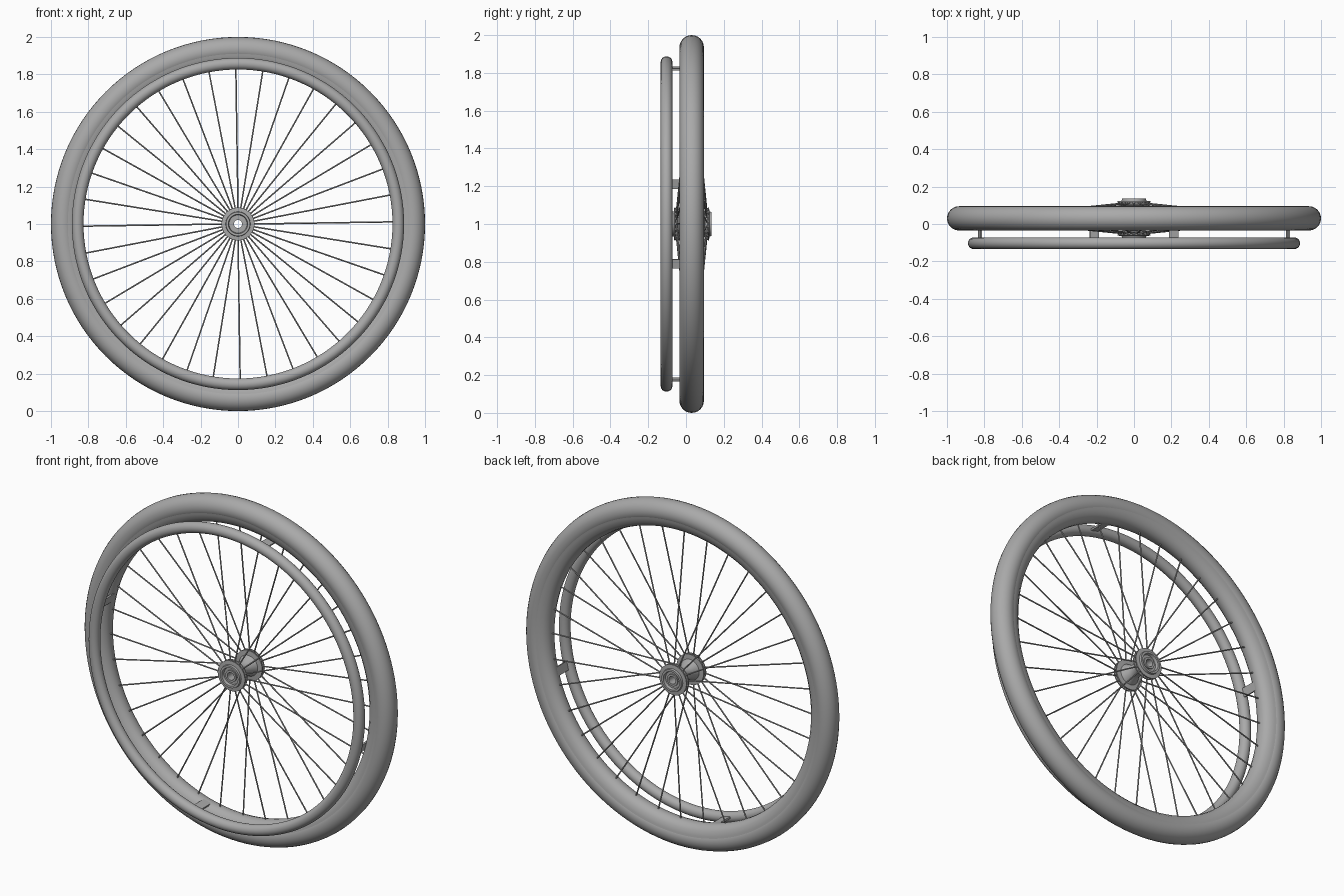
import bpy, bmesh, math
from mathutils import Vector, Matrix

cube = bpy.data.objects.get("Cube")
if cube:
    bpy.data.objects.remove(cube)

grey = bpy.data.materials.new("satin_grey")
grey.use_nodes = True
colour = (0.4, 0.4, 0.4, 1)
grey.diffuse_color = colour
grey.node_tree.nodes["Principled BSDF"].inputs["Base Color"].default_value = colour

AXLE_Z = 1.0
MID_Y = 0.03      # middle plane of the tyre and hub


def finish(name, bm, angle=35):
    bmesh.ops.recalc_face_normals(bm, faces=bm.faces)
    mesh = bpy.data.meshes.new(name)
    bm.to_mesh(mesh)
    bm.free()
    mesh.materials.append(grey)
    obj = bpy.data.objects.new(name, mesh)
    bpy.context.collection.objects.link(obj)
    obj.location.z = AXLE_Z
    bpy.ops.object.select_all(action='DESELECT')
    obj.select_set(True)
    bpy.context.view_layer.objects.active = obj
    bpy.ops.object.shade_smooth_by_angle(angle=math.radians(angle))
    return obj


def lathe(name, profile, steps=128):
    """Spin a closed (radius, y) profile around the axle."""
    bm = bmesh.new()
    verts = [bm.verts.new((r, y, 0)) for r, y in profile]
    edges = [bm.edges.new((v, verts[i - 1])) for i, v in enumerate(verts)]
    bmesh.ops.spin(bm, geom=verts + edges, axis=(0, 1, 0), cent=(0, 0, 0),
                   angle=math.tau, steps=steps, use_merge=True)
    bmesh.ops.remove_doubles(bm, verts=bm.verts, dist=1e-5)
    return finish(name, bm)


def circle(radius, y, tube, n=24):
    return [(radius + tube * math.cos(math.tau * i / n),
             y + tube * math.sin(math.tau * i / n)) for i in range(n)]


def mirrored(half):
    """Complete a (radius, offset) half profile across the middle plane."""
    return ([(r, MID_Y + d) for r, d in half] +
            [(r, MID_Y - d) for r, d in reversed(half)])


def rod(bm, a, b, radius, sides=8):
    d = b - a
    m = Matrix.Translation((a + b) / 2) @ d.to_track_quat('Z', 'Y').to_matrix().to_4x4()
    bmesh.ops.create_cone(bm, cap_ends=True, segments=sides, radius1=radius,
                          radius2=radius, depth=d.length, matrix=m)


def polar(radius, degrees, y):
    a = math.radians(degrees)
    return Vector((radius * math.cos(a), y, radius * math.sin(a)))


# Tyre, rim and push ring
lathe("tyre", circle(0.935, MID_Y, 0.065))
lathe("rim", mirrored([(0.94, 0.064), (0.9, 0.058), (0.872, 0.05),
                       (0.852, 0.03), (0.845, 0.01)]))
lathe("push_ring", circle(0.857, -0.103, 0.031))

# Hub: waisted barrel, double flanges, recessed ends and a through bore
lathe("hub", mirrored([(0.036, 0.01), (0.04, 0.03), (0.06, 0.066), (0.088, 0.068),
                       (0.088, 0.075), (0.072, 0.077), (0.072, 0.084),
                       (0.088, 0.086), (0.088, 0.092), (0.066, 0.094),
                       (0.064, 0.106), (0.052, 0.106), (0.048, 0.09),
                       (0.034, 0.09), (0.034, 0.098), (0.022, 0.098)]), 64)

# Spokes alternate between the flanges, each with a seat pin
spokes, pins = bmesh.new(), bmesh.new()
for i in range(36):
    side = 1 if i % 2 else -1
    angle = i * 10 + 0.8
    y = MID_Y + side * 0.08
    rod(spokes, polar(0.07, angle - 0.8, y), polar(0.86, angle, MID_Y), 0.004)
    rod(pins, polar(0.08, angle, y - 0.008), polar(0.08, angle, y + 0.008), 0.006)
finish("spokes", spokes)
finish("spoke_pins", pins)

# Four flat tabs join the push ring to the rim
tabs = bmesh.new()
for i in range(4):
    angle = 75.6 + i * 90
    m = (Matrix.Rotation(math.radians(-angle), 4, 'Y') @
         Matrix.Translation((0.85, -0.04, 0)) @
         Matrix.Diagonal((0.01, 0.13, 0.05, 1)))
    bmesh.ops.create_cube(tabs, size=1, matrix=m)
finish("push_ring_tabs", tabs)
